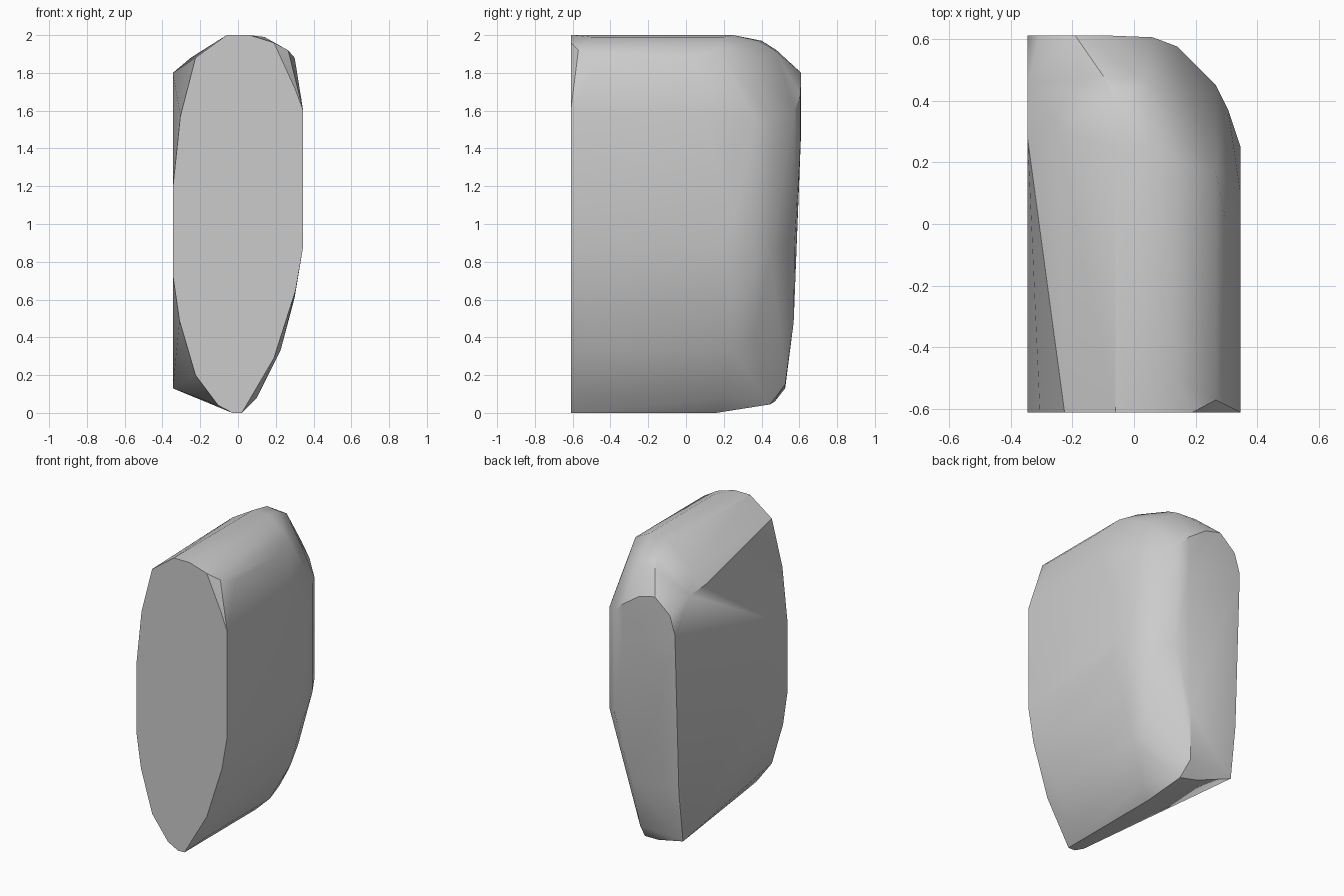
import bpy
import bmesh
import math
from mathutils import Vector

# Remove only the default object
default_object = bpy.data.objects.get("Cube")
if default_object is not None:
    bpy.data.objects.remove(default_object, do_unlink=True)


def make_material(name, color):
    """Create one flat colour for viewport and render."""
    material = bpy.data.materials.new(name)
    material.use_nodes = True
    material.diffuse_color = color
    shader = material.node_tree.nodes["Principled BSDF"]
    shader.inputs["Base Color"].default_value = color
    return material


def make_hull(name, points, material, smooth_angle):
    """Wrap a tight convex skin around the given section points."""
    mesh = bpy.data.meshes.new(name)
    bm = bmesh.new()
    for point in points:
        bm.verts.new(point)
    result = bmesh.ops.convex_hull(bm, input=bm.verts[:], use_existing_faces=False)
    leftovers = set(result["geom_interior"]) | set(result["geom_unused"])
    loose = [item for item in leftovers if isinstance(item, bmesh.types.BMVert)]
    bmesh.ops.delete(bm, geom=loose, context="VERTS")
    # Merge coplanar triangles into flat faces
    bmesh.ops.dissolve_limit(
        bm, angle_limit=math.radians(1), verts=bm.verts[:], edges=bm.edges[:]
    )
    bmesh.ops.recalc_face_normals(bm, faces=bm.faces[:])
    bm.to_mesh(mesh)
    bm.free()
    mesh.materials.append(material)
    obj = bpy.data.objects.new(name, mesh)
    bpy.context.collection.objects.link(obj)
    bpy.ops.object.select_all(action="DESELECT")
    obj.select_set(True)
    bpy.context.view_layer.objects.active = obj
    bpy.ops.object.shade_smooth_by_angle(angle=smooth_angle)
    return obj


FRONT = -0.61
BACK = 0.61
SIDE = 0.345

# Flat front outline as (x, z)
front_outline = [
    (-SIDE, 0.73), (-SIDE, 1.19), (-0.305, 1.57), (-0.225, 1.88),
    (-0.06, 2), (0.06, 2), (0.19, 1.96), (0.3, 1.72),
    (SIDE, 1.56), (SIDE, 0.89), (0.305, 0.65), (0.19, 0.29),
    (0.02, 0), (-0.03, 0), (-0.105, 0.04), (-0.225, 0.2), (-0.31, 0.49),
]

# Fuller middle outline as (x, z, start y, end y)
middle_outline = [
    (-0.06, 2, FRONT, 0.25), (0.06, 2, FRONT, 0.25), (0.14, 1.99, -0.5, 0.2),
    (0.265, 1.92, -0.57, 0.17), (0.3, 1.88, -0.45, 0),
    (SIDE, 1.6, FRONT, 0.1), (SIDE, 0.88, FRONT, 0.2),
    (0.3, 0.61, -0.5, 0.25), (0.225, 0.33, -0.5, 0.25),
    (0.1, 0.08, -0.5, 0.2), (0.02, 0, FRONT, 0.16),
]

# Rounded rear corner columns as (x, y, low z, high z)
rear_columns = [
    (SIDE, 0.25, 1, 1.35), (0.305, 0.37, 0.8, 1.55),
    (0.265, 0.45, 0.85, 1.55), (0.14, 0.575, 0.9, 1.6),
    (0.06, 0.605, 1.4, 1.68), (0.02, 0.57, 0.48, 1.6),
    (-SIDE, 0.57, 0.48, 0.5), (-SIDE, BACK, 1.5, 1.57),
]

# Shoulder and lower rear edge points
rear_shoulder = [
    (-SIDE, 0.28, 1.8), (-SIDE, 0.45, 1.79), (-0.305, BACK, 1.7),
    (-0.19, BACK, 1.8), (-0.07, BACK, 1.77), (-0.25, 0.3, 1.88),
    (-0.1, 0.48, 1.92), (0.04, 0.47, 1.92), (0.2, 0.36, 1.84),
    (-0.06, 0.4, 1.97), (0.04, 0.38, 1.97),
]
rear_foot = [
    (-SIDE, 0.525, 0.13), (-0.02, 0.525, 0.15), (-0.12, 0.47, 0.06),
    (0, 0.445, 0.045), (0.1, 0.4, 0.2), (0.2, 0.37, 0.42),
]

points = [Vector((x, FRONT, z)) for x, z in front_outline]
for x, z, start, end in middle_outline:
    points += [Vector((x, start, z)), Vector((x, end, z))]
for x, y, low, high in rear_columns:
    points += [Vector((x, y, low)), Vector((x, y, high))]
points += [Vector(point) for point in rear_shoulder + rear_foot]

# Single solid body
grey = make_material("light grey", (0.6, 0.6, 0.6, 1))
make_hull("rounded_body", points, grey, math.radians(32))
